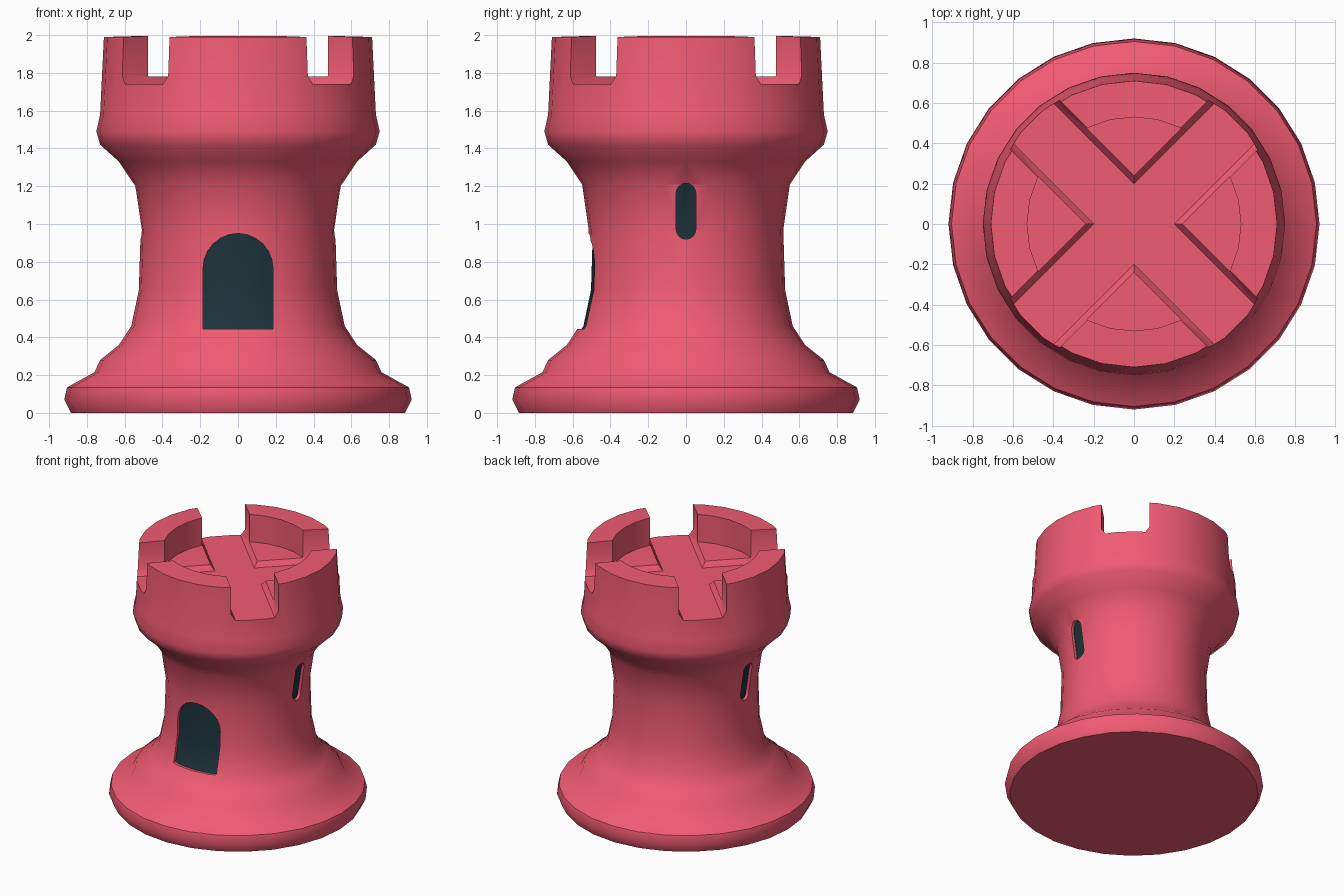
import bpy, bmesh
from math import sin, cos, pi, radians
from mathutils import Matrix

if "Cube" in bpy.data.objects:
    bpy.data.objects.remove(bpy.data.objects["Cube"])

def material(name, rgb):
    m = bpy.data.materials.new(name)
    m.diffuse_color = (*rgb, 1)
    m.use_nodes = True
    m.node_tree.nodes["Principled BSDF"].inputs["Base Color"].default_value = m.diffuse_color
    return m

RED = material("red_plastic", (0.88, 0.105, 0.17))
DARK = material("dark_opening", (0.011, 0.032, 0.042))
SEGMENTS = 28

def finish(name, bm, mat):
    bmesh.ops.remove_doubles(bm, verts=bm.verts, dist=1e-5)
    bmesh.ops.recalc_face_normals(bm, faces=bm.faces)
    me = bpy.data.meshes.new(name)
    bm.to_mesh(me)
    bm.free()
    ob = bpy.data.objects.new(name, me)
    bpy.context.collection.objects.link(ob)
    me.materials.append(mat)
    return ob

def lathe(name, profile, mat):
    bm = bmesh.new()
    vs = [bm.verts.new((r, 0, z)) for r, z in profile]
    es = [bm.edges.new(p) for p in zip(vs, vs[1:])]
    bmesh.ops.spin(bm, geom=vs + es, cent=(0, 0, 0), axis=(0, 0, 1),
                   angle=2 * pi, steps=SEGMENTS)
    return finish(name, bm, mat)

def prism(name, outline, near, far, angle, mat):
    """Extrude an (x, z) outline along -y from near to far, then turn about z."""
    bm = bmesh.new()
    face = bm.faces.new([bm.verts.new((x, -near, z)) for x, z in outline])
    new = bmesh.ops.extrude_face_region(bm, geom=[face])["geom"]
    bmesh.ops.translate(bm, vec=(0, near - far, 0),
                        verts=[v for v in new if isinstance(v, bmesh.types.BMVert)])
    bm.transform(Matrix.Rotation(angle, 4, "Z"))
    return finish(name, bm, mat)

def boolean(ob, cutter, op):
    cutter.hide_render = True
    mod = ob.modifiers.new("cut", "BOOLEAN")
    mod.object, mod.operation, mod.solver = cutter, op, "EXACT"
    bpy.context.view_layer.objects.active = ob
    bpy.ops.object.modifier_apply(modifier=mod.name)
    bpy.data.objects.remove(cutter)

def arch(w, z0, z1, round_bottom):
    """Opening outline with a round top and a flat or round bottom."""
    pts = [(w * cos(pi * i / 12), z1 - w + w * sin(pi * i / 12)) for i in range(13)]
    if round_bottom:
        return pts + [(-w * cos(pi * i / 12), z0 + w - w * sin(pi * i / 12)) for i in range(13)]
    return pts + [(-w, z0), (w, z0)]

# Tower body with hollow top
outer = [(0.885, 0), (0.92, 0.07), (0.905, 0.135), (0.76, 0.215), (0.73, 0.28),
         (0.63, 0.36), (0.565, 0.46), (0.525, 0.65), (0.515, 0.97), (0.55, 1.21),
         (0.63, 1.33), (0.73, 1.42), (0.75, 1.49), (0.73, 1.58), (0.71, 1.99)]
tower = lathe("tower_body", [(0, 0)] + outer + [(0.53, 1.995), (0.53, 1.78), (0, 1.78)], RED)

# Diagonal channels that split the rim into four battlements
channel = [(-0.142, 1.74), (0.142, 1.74), (0.172, 1.785), (0.172, 2.2),
           (-0.172, 2.2), (-0.172, 1.785)]
for a in (pi / 4, -pi / 4):
    boolean(tower, prism("channel_cutter", channel, -1, 1, a, RED), "DIFFERENCE")

# Door and side windows: shallow recess with a dark panel following the wall
openings = [("door", arch(0.185, 0.445, 0.95, False), 0),
            ("right_window", arch(0.052, 0.92, 1.215, True), pi / 2),
            ("left_window", arch(0.052, 0.92, 1.215, True), -pi / 2)]
for name, outline, a in openings:
    boolean(tower, prism("recess_cutter", outline, 0.38, 1, a, RED), "DIFFERENCE")
    panel = prism(name, outline, 0.38, 1, a, DARK)
    inner = lathe("wall_core", [(0, 0)] + [(r - 0.022, z) for r, z in outer] + [(0, 1.99)], DARK)
    boolean(panel, inner, "INTERSECT")

# Smooth shading with crisp edges
for ob in bpy.context.collection.objects:
    ob.select_set(True)
bpy.context.view_layer.objects.active = tower
bpy.ops.object.shade_smooth_by_angle(angle=radians(48))
